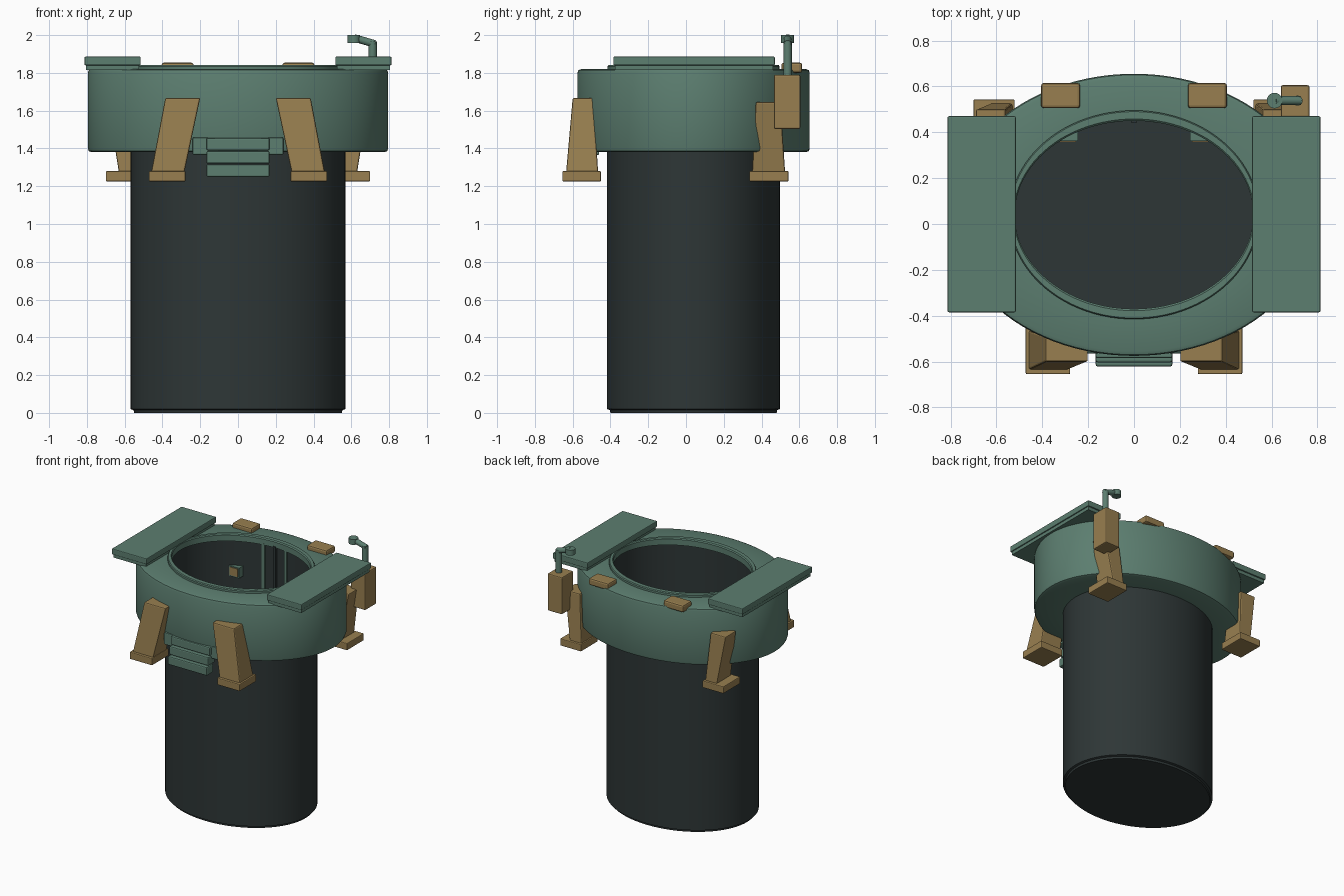
import bpy, bmesh
from math import cos, sin, pi
from mathutils import Vector

cube = bpy.data.objects.get("Cube")
if cube:
    bpy.data.objects.remove(cube, do_unlink=True)

CY = 0.04  # centre line of the shaft in y


def material(name, rgb):
    m = bpy.data.materials.new(name)
    m.use_nodes = True
    m.diffuse_color = (*rgb, 1)
    m.node_tree.nodes["Principled BSDF"].inputs["Base Color"].default_value = (*rgb, 1)
    return m


GREEN = material("green_paint", (0.107, 0.209, 0.162))
TAN = material("tan_paint", (0.314, 0.212, 0.08))
DARK = material("dark_concrete", (0.027, 0.037, 0.037))


def finish(name, bm, mat, bevel=0.0, smooth=False):
    bmesh.ops.recalc_face_normals(bm, faces=bm.faces)
    me = bpy.data.meshes.new(name)
    bm.to_mesh(me)
    bm.free()
    ob = bpy.data.objects.new(name, me)
    bpy.context.collection.objects.link(ob)
    me.materials.append(mat)
    if bevel:
        mod = ob.modifiers.new("bevel", "BEVEL")
        mod.width = bevel
        mod.segments = 2
        mod.limit_method = "ANGLE"
    if smooth:
        bpy.ops.object.select_all(action="DESELECT")
        ob.select_set(True)
        bpy.context.view_layer.objects.active = ob
        bpy.ops.object.shade_smooth_by_angle()
    return ob


def oval(name, profile, mat, closed, segs=96):
    """Sweep (rx, ry, z) stations around the shaft; open profiles get end caps."""
    bm = bmesh.new()
    rings = [[bm.verts.new((rx * cos(2 * pi * i / segs), CY + ry * sin(2 * pi * i / segs), z))
              for i in range(segs)] for rx, ry, z in profile]
    pairs = list(zip(rings, rings[1:]))
    if closed:
        pairs.append((rings[-1], rings[0]))
    else:
        bm.faces.new(rings[0])
        bm.faces.new(rings[-1])
    for a, b in pairs:
        for i in range(segs):
            j = (i + 1) % segs
            bm.faces.new((a[i], a[j], b[j], b[i]))
    return finish(name, bm, mat, smooth=True)


def block(name, mat, bottom, top, bevel=0.008):
    """Hexahedron between two rectangles, each (x0, x1, y0, y1, z)."""
    bm = bmesh.new()
    a, b = [[bm.verts.new(p) for p in ((x0, y0, z), (x1, y0, z), (x1, y1, z), (x0, y1, z))]
            for x0, x1, y0, y1, z in (bottom, top)]
    bm.faces.new(a)
    bm.faces.new(b)
    for i in range(4):
        j = (i + 1) % 4
        bm.faces.new((a[i], a[j], b[j], b[i]))
    return finish(name, bm, mat, bevel)


def box(name, mat, x, y, z, bevel=0.006):
    return block(name, mat, (*x, *y, z[0]), (*x, *y, z[1]), bevel)


def side(s, x0, x1):
    return tuple(sorted((s * x0, s * x1)))


def rod(name, mat, p, q, r, segs=20):
    p, q = Vector(p), Vector(q)
    bm = bmesh.new()
    bmesh.ops.create_cone(bm, cap_ends=True, segments=segs, radius1=r, radius2=r, depth=(q - p).length)
    rot = (q - p).to_track_quat("Z", "Y").to_matrix().to_4x4()
    bmesh.ops.transform(bm, matrix=rot, verts=bm.verts)
    bmesh.ops.translate(bm, vec=(p + q) / 2, verts=bm.verts)
    return finish(name, bm, mat, smooth=True)


# Hollow shaft with a floor
oval("shaft", [(.55, .44, 0), (.553, .443, .015), (.568, .458, .02), (.568, .458, 1.81),
               (.53, .42, 1.81), (.53, .42, .06)], DARK, closed=False)

# Collar with softened edges, and the raised lip around the opening
oval("collar", [(.54, .43, 1.38), (.775, .595, 1.38), (.79, .61, 1.386), (.795, .615, 1.4),
                (.795, .615, 1.8), (.79, .61, 1.814), (.775, .595, 1.82), (.54, .43, 1.82)],
     GREEN, closed=True)
oval("opening_lip", [(.52, .41, 1.79), (.545, .455, 1.79), (.545, .455, 1.835), (.54, .45, 1.842),
                     (.525, .418, 1.842), (.52, .41, 1.835)], GREEN, closed=True)

for s, tag in ((1, "left"), (-1, "right")):
    # Sliding hatch leaf with a guide rail below its inner edge
    box(f"hatch_{tag}", GREEN, side(s, .515, .813), (-.385, .47), (1.84, 1.886))
    box(f"hatch_guide_{tag}", GREEN, side(s, .525, .805), (-.375, .46), (1.815, 1.842), 0)

    # Front leg and foot
    block(f"front_leg_{tag}", TAN, (*side(s, .285, .46), -.635, -.465, 1.27),
          (*side(s, .2, .385), -.6, -.49, 1.667))
    box(f"front_foot_{tag}", TAN, side(s, .278, .472), (-.655, -.45), (1.225, 1.28))

    # Back leg and foot
    block(f"back_leg_{tag}", TAN, (*side(s, .53, .63), .35, .525, 1.27),
          (*side(s, .56, .69), .37, .5, 1.645))
    box(f"back_foot_{tag}", TAN, side(s, .52, .7), (.335, .543), (1.225, 1.28))

    # Pads on the back rim
    box(f"rim_pad_{tag}", TAN, side(s, .235, .405), (.505, .615), (1.8, 1.854), .012)

    # Small fittings on the inner back wall with a tan face
    box(f"wall_fitting_{tag}", GREEN, side(s, .245, .33), (.362, .45), (1.52, 1.6), 0)
    box(f"fitting_face_{tag}", TAN, side(s, .253, .322), (.357, .363), (1.53, 1.592), 0)

# Upright rails on the inner back wall
for i, x in enumerate((-.095, 0, .095)):
    box(f"inner_rail_{i}", GREEN if x else DARK, (x - .012, x + .012), (.443, .47), (.1, 1.8), 0)

# Front sill and steps
box("step_sill", GREEN, (-.24, .24), (-.565, -.46), (1.366, 1.458))
for i, z in enumerate((1.39, 1.32, 1.25)):
    box(f"step_{i}", GREEN, (-.167, .167), (-.585 - .018 * i, -.5 - .02 * i), (z, z + .066), .008)

# Equipment box with a bent mast
box("equipment_box", TAN, (.64, .765), (.465, .605), (1.503, 1.79), .008)
rod("mast", GREEN, (.713, .538, 1.78), (.713, .538, 1.965), .022)
rod("mast_arm", GREEN, (.725, .538, 1.953), (.615, .538, 1.985), .02)
rod("mast_head", GREEN, (.613, .538, 1.958), (.613, .538, 2.0), .034)
